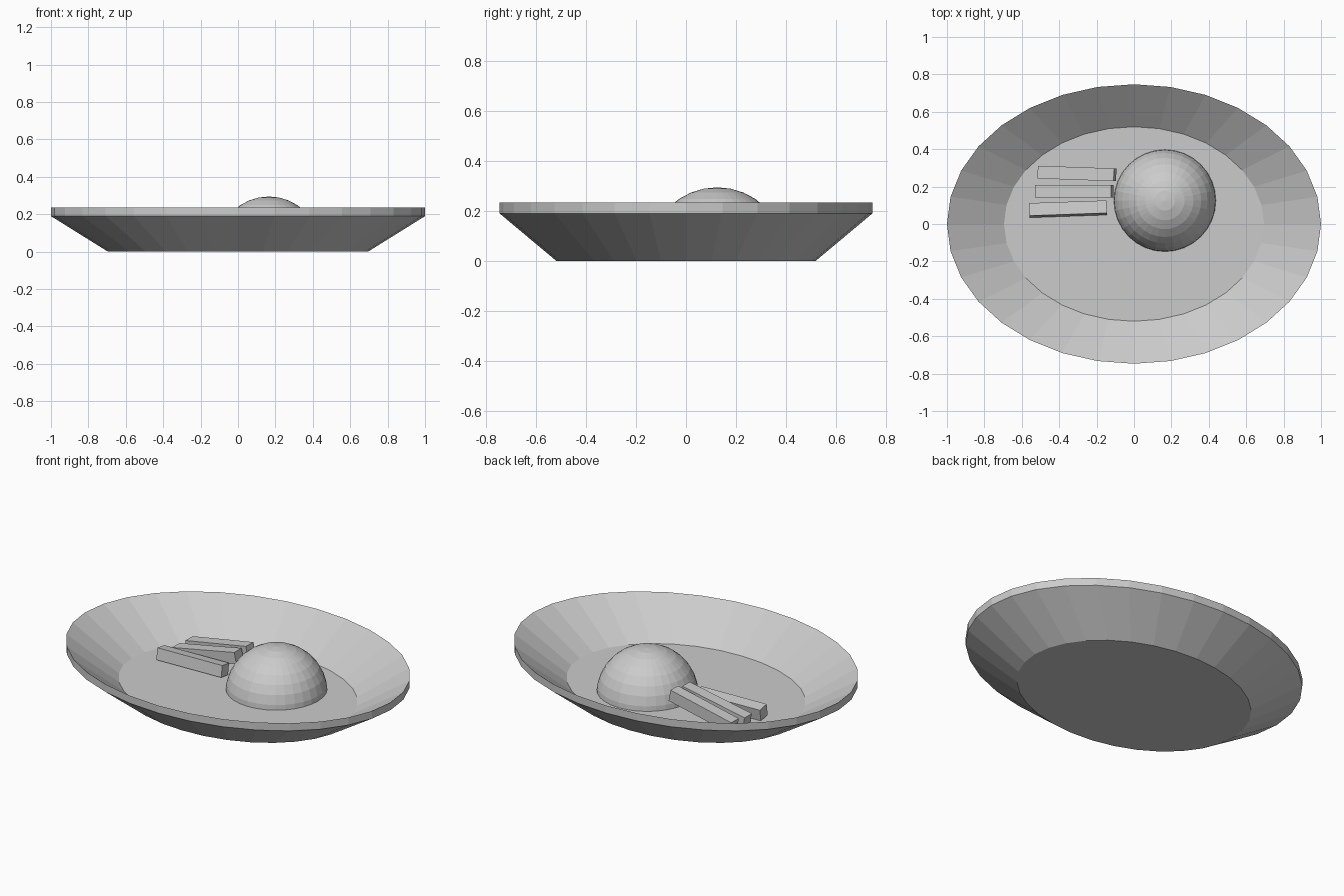
import bpy, bmesh
from math import cos, sin, pi, radians

if "Cube" in bpy.data.objects:
    bpy.data.objects.remove(bpy.data.objects["Cube"], do_unlink=True)

GREY = (0.6, 0.6, 0.6, 1)
grey = bpy.data.materials.new("plain_grey")
grey.use_nodes = True
grey.diffuse_color = GREY
grey.node_tree.nodes["Principled BSDF"].inputs["Base Color"].default_value = GREY


def finish(bm, name):
    """Turn a bmesh into a flat-shaded grey object."""
    bmesh.ops.recalc_face_normals(bm, faces=bm.faces)
    mesh = bpy.data.meshes.new(name)
    bm.to_mesh(mesh)
    bm.free()
    mesh.materials.append(grey)
    obj = bpy.data.objects.new(name, mesh)
    bpy.context.collection.objects.link(obj)
    return obj


# Oval plate: profile of (x radius, y radius, z), swept round from base to floor
SIDES = 32
profile = [(0.695, 0.52, 0), (1, 0.747, 0.19), (1, 0.747, 0.235), (0.695, 0.52, 0.045)]
bm = bmesh.new()
rings = [[bm.verts.new((rx * cos(2 * pi * i / SIDES), ry * sin(2 * pi * i / SIDES), z))
          for i in range(SIDES)] for rx, ry, z in profile]
for low, high in zip(rings, rings[1:]):
    for i in range(SIDES):
        j = (i + 1) % SIDES
        bm.faces.new((low[i], low[j], high[j], high[i]))
bm.faces.new(rings[0])
bm.faces.new(rings[-1])
finish(bm, "plate")

# Domed scoop: upper half of a ball, sunk slightly into the plate floor
bm = bmesh.new()
bmesh.ops.create_uvsphere(bm, u_segments=32, v_segments=16, radius=0.275)
bmesh.ops.bisect_plane(bm, geom=bm.verts[:] + bm.edges[:] + bm.faces[:],
                       plane_co=(0, 0, 0), plane_no=(0, 0, 1), clear_inner=True)
bmesh.ops.holes_fill(bm, edges=[e for e in bm.edges if e.is_boundary])
finish(bm, "scoop").location = (0.165, 0.125, 0.02)

# Three sticks: location, then roll, pitch and turn in degrees
sticks = [("back_stick", (-0.305, 0.27, 0.11), (0, -11, -2)),
          ("middle_stick", (-0.32, 0.175, 0.104), (0, -11, 0)),
          ("front_stick", (-0.353, 0.08, 0.086), (-9, 0, 2))]
for name, place, turn in sticks:
    bm = bmesh.new()
    bmesh.ops.create_cube(bm, size=1)
    bmesh.ops.scale(bm, vec=(0.415, 0.068, 0.068), verts=bm.verts)
    stick = finish(bm, name)
    stick.location = place
    stick.rotation_euler = [radians(a) for a in turn]
